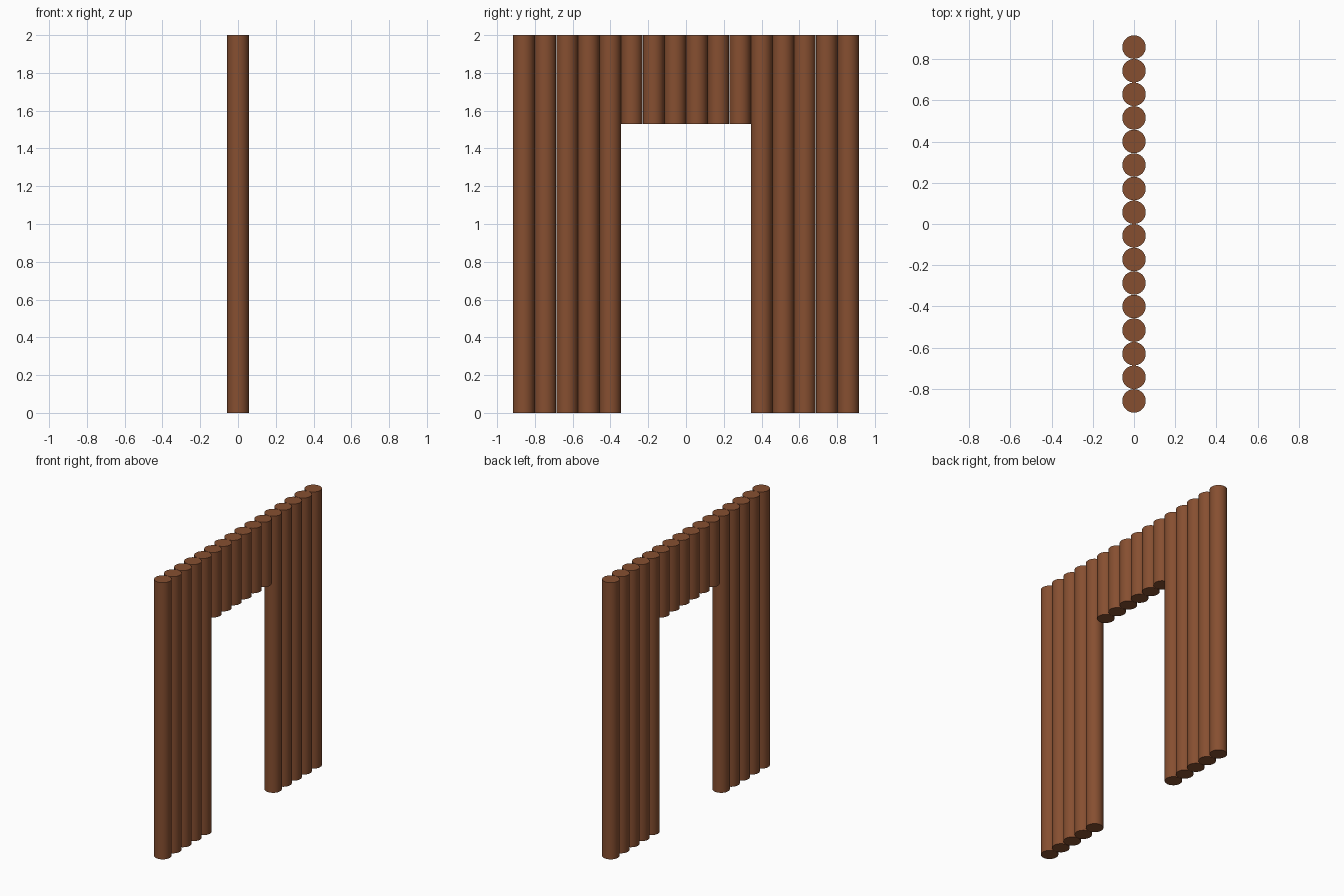
import bpy, math

if "Cube" in bpy.data.objects:
    bpy.data.objects.remove(bpy.data.objects["Cube"])

COUNT, PITCH, RADIUS = 16, 0.1145, 0.057
TOP, DOOR_TOP = 2.0, 1.53

wood = bpy.data.materials.new("brown wood")
wood.diffuse_color = (0.24, 0.078, 0.030, 1)
wood.use_nodes = True
wood.node_tree.nodes["Principled BSDF"].inputs["Base Color"].default_value = wood.diffuse_color


def log(name, y, bottom):
    """Upright round log from the given bottom height to the wall top."""
    bpy.ops.mesh.primitive_cylinder_add(
        vertices=32, radius=RADIUS, depth=TOP - bottom,
        location=(0, y, (TOP + bottom) / 2))
    obj = bpy.context.object
    obj.name = name
    obj.data.materials.append(wood)
    bpy.ops.object.shade_smooth_by_angle(angle=math.radians(40))


# Row of logs: five full posts each side, six short ones above the doorway
for i in range(COUNT):
    y = (i - (COUNT - 1) / 2) * PITCH
    over_door = 5 <= i < COUNT - 5
    log("lintel_log" if over_door else "wall_log", y, DOOR_TOP if over_door else 0)
